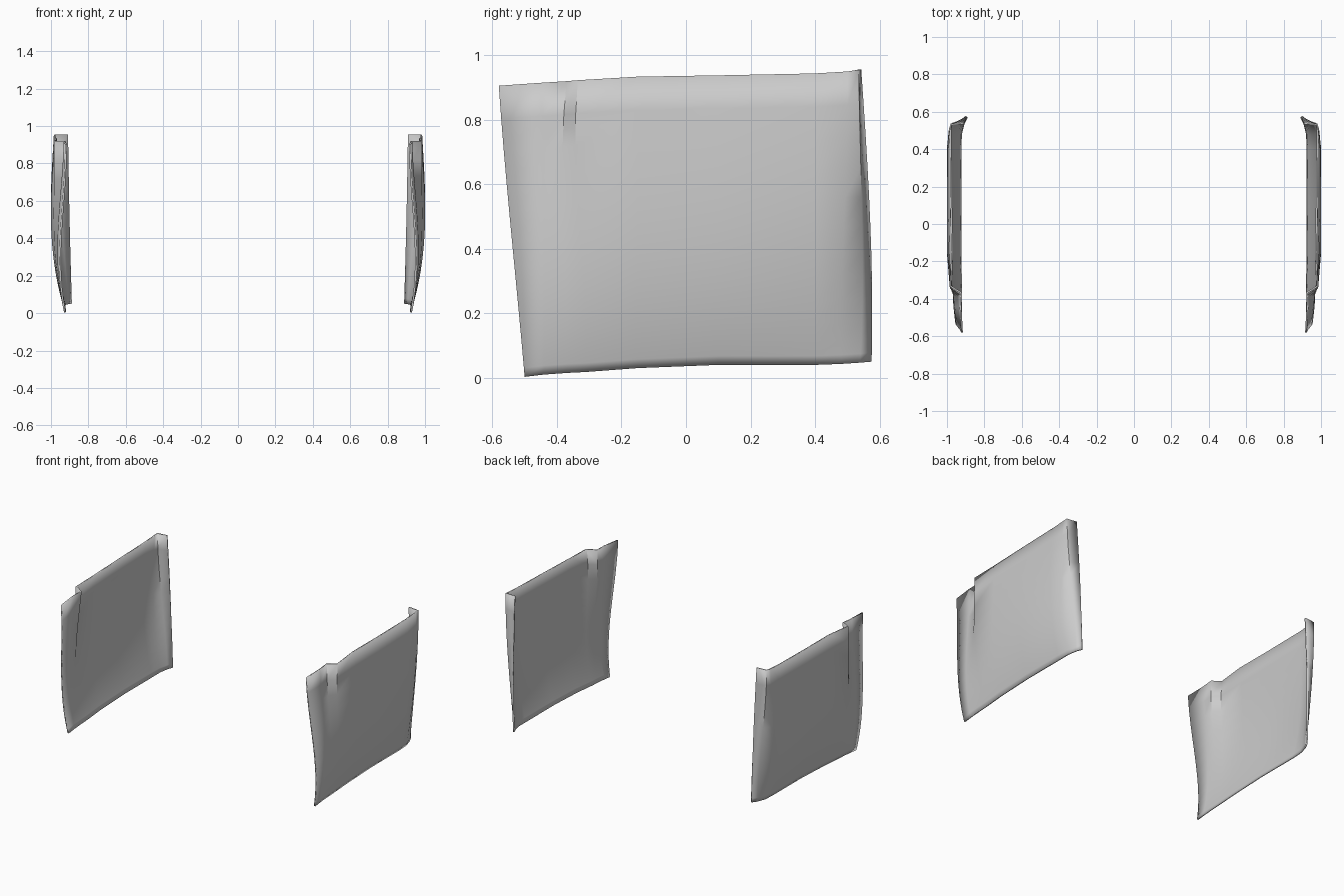
import bpy
import bmesh

cube = bpy.data.objects.get("Cube")
if cube:
    bpy.data.objects.remove(cube, do_unlink=True)

# Single grey finish
grey = bpy.data.materials.new("light grey")
grey.use_nodes = True
colour = (0.6, 0.6, 0.6, 1)
grey.diffuse_color = colour
grey.node_tree.nodes["Principled BSDF"].inputs["Base Color"].default_value = colour

# Horizontal cross-sections, front to rear: height fraction -> (depth, outward)
sections = {
    0.0: ((-.5, -.44, -.37, -.31, -.15, .1, .4, .48, .54, .575),
          (.93, .93, .93, .93, .932, .932, .932, .93, .915, .897)),
    0.15: ((-.512, -.44, -.37, -.31, -.15, .1, .4, .48, .545, .577),
           (.95, .955, .957, .96, .966, .967, .966, .953, .925, .9)),
    0.5: ((-.542, -.44, -.38, -.33, -.15, .1, .4, .49, .545, .57),
          (.95, .962, .965, .985, 1, 1, 1, .985, .955, .905)),
    1.0: ((-.58, -.45, -.37, -.335, -.15, .1, .4, .5, .535, .543),
          (.925, .932, .928, .985, .977, .982, .985, .985, .982, .91)),
}
bottom_edge = (.003, .01, .015, .018, .03, .04, .04, .043, .047, .05)
top_edge = (.905, .914, .919, .922, .933, .937, .943, .949, .954, .955)
ROWS = 12


def weight(key, t):
    """Smooth blending weight of one section at height fraction t."""
    w = 1.0
    for other in sections:
        if other != key:
            w *= (t - other) / (key - other)
    return w


def blend(axis, column, t):
    return sum(weight(k, t) * s[axis][column] for k, s in sections.items())


# Skin of the left panel, lofted through the sections
bm = bmesh.new()
grid = []
for r in range(ROWS + 1):
    t = (r / ROWS) ** 1.4
    grid.append([bm.verts.new((blend(1, c, t), blend(0, c, t), low + (high - low) * t))
                 for c, (low, high) in enumerate(zip(bottom_edge, top_edge))])
for lower, upper in zip(grid, grid[1:]):
    for c in range(len(lower) - 1):
        bm.faces.new((lower[c], lower[c + 1], upper[c + 1], upper[c]))

mesh = bpy.data.meshes.new("side_panels")
bm.to_mesh(mesh)
bm.free()
mesh.materials.append(grey)
panels = bpy.data.objects.new("side_panels", mesh)
bpy.context.collection.objects.link(panels)

# Smooth skin with crisp folds
bpy.context.view_layer.objects.active = panels
panels.select_set(True)
bpy.ops.object.shade_smooth_by_angle(angle=0.7)

# Sheet thickness inward, then the matching right panel
shell = panels.modifiers.new("thickness", 'SOLIDIFY')
shell.thickness = 0.01
shell.offset = -1
mirror = panels.modifiers.new("right_side", 'MIRROR')
mirror.use_axis[0] = True
